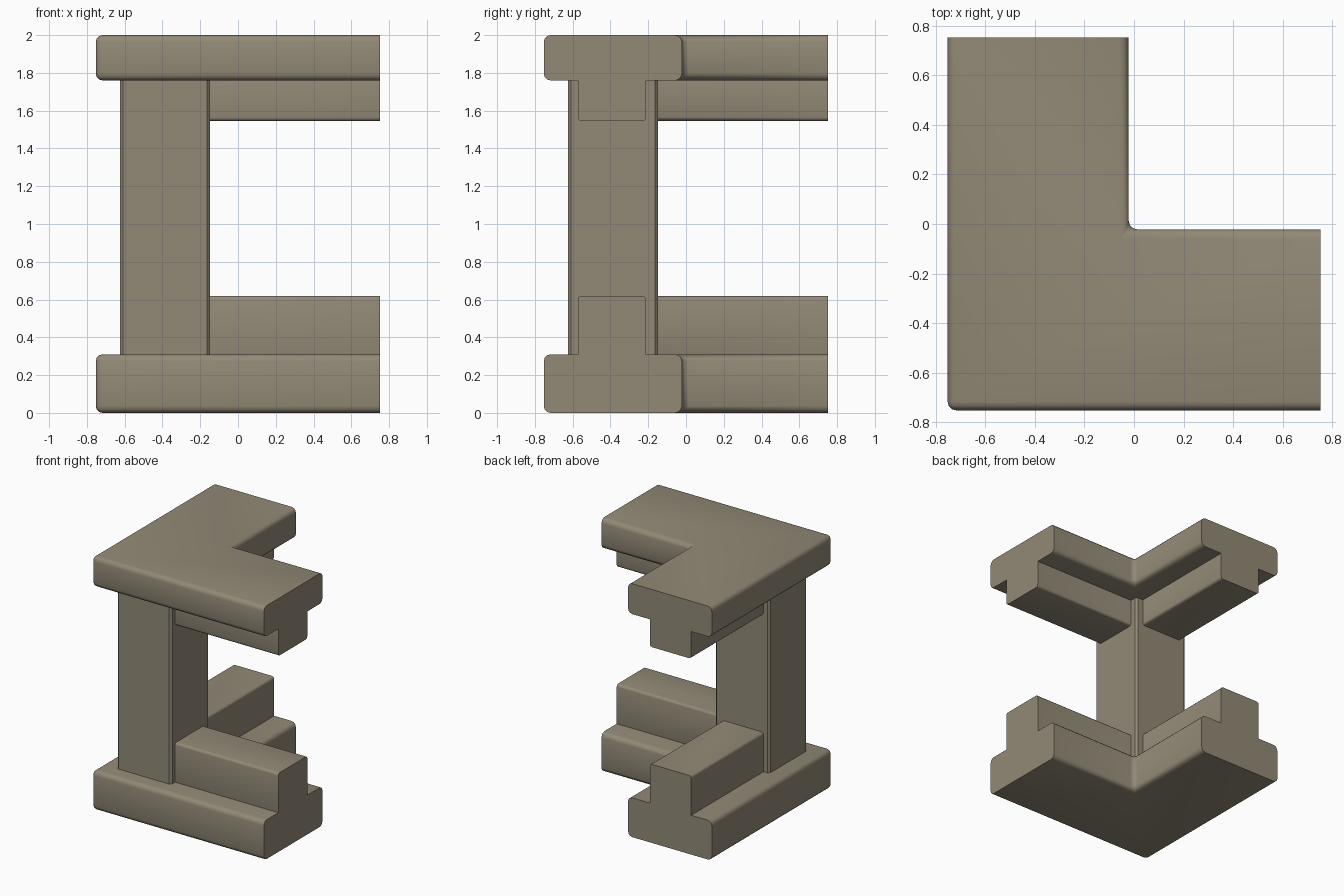
import bpy
import bmesh
import math

cube = bpy.data.objects.get("Cube")
if cube:
    bpy.data.objects.remove(cube, do_unlink=True)

END = 0.753  # where both wings are cut off flat

stone = bpy.data.materials.new("warm_grey_stone")
stone.use_nodes = True
colour = (0.29, 0.255, 0.185, 1)
stone.diffuse_color = colour
stone.node_tree.nodes["Principled BSDF"].inputs["Base Color"].default_value = colour


def prism(name, outline, z0, z1, radius, segments, rounded):
    """Extrude an outline upward and round the edges chosen by a rule."""
    bm = bmesh.new()
    base = bm.faces.new([bm.verts.new((x, y, z0)) for x, y in outline])
    up = bmesh.ops.extrude_face_region(bm, geom=[base])["geom"]
    for v in up:
        if isinstance(v, bmesh.types.BMVert):
            v.co.z = z1
    bmesh.ops.recalc_face_normals(bm, faces=bm.faces)
    edges = [e for e in bm.edges if rounded(*[v.co for v in e.verts])]
    bmesh.ops.bevel(bm, geom=edges, offset=radius, segments=segments,
                    profile=0.5, affect='EDGES', clamp_overlap=True)
    mesh = bpy.data.meshes.new(name)
    bm.to_mesh(mesh)
    bm.free()
    mesh.materials.append(stone)
    obj = bpy.data.objects.new(name, mesh)
    bpy.context.collection.objects.link(obj)
    bpy.ops.object.select_all(action='DESELECT')
    obj.select_set(True)
    bpy.context.view_layer.objects.active = obj
    bpy.ops.object.shade_smooth_by_angle(angle=math.radians(40))


def not_cut(a, b):
    """True for edges away from the flat cut ends of the wings."""
    return not any(min(a[i], b[i]) > END - 0.01 for i in (0, 1))


def upright(a, b):
    return abs(a.z - b.z) > 0.1


def corner(outer, inner):
    """L-shaped outline with equal wings along x and y."""
    return [(outer, outer), (END, outer), (END, inner),
            (inner, inner), (inner, END), (outer, END)]


# Wide base and coping slabs
prism("base_slab", corner(-END, -0.022), 0, 0.31, 0.036, 3, not_cut)
prism("coping_slab", corner(-END, -0.022), 1.76, 2, 0.036, 3, not_cut)

# Narrow rails on the slabs, sunk slightly into them
prism("lower_rail", corner(-0.573, -0.211), 0.26, 0.62, 0.02, 3, not_cut)
prism("upper_rail", corner(-0.573, -0.211), 1.545, 1.81, 0.02, 3, not_cut)

# Square corner post with chamfered upright edges
a, b = -0.624, -0.148
prism("corner_post", [(a, a), (b, a), (b, b), (a, b)], 0.29, 1.78, 0.016, 1, upright)
